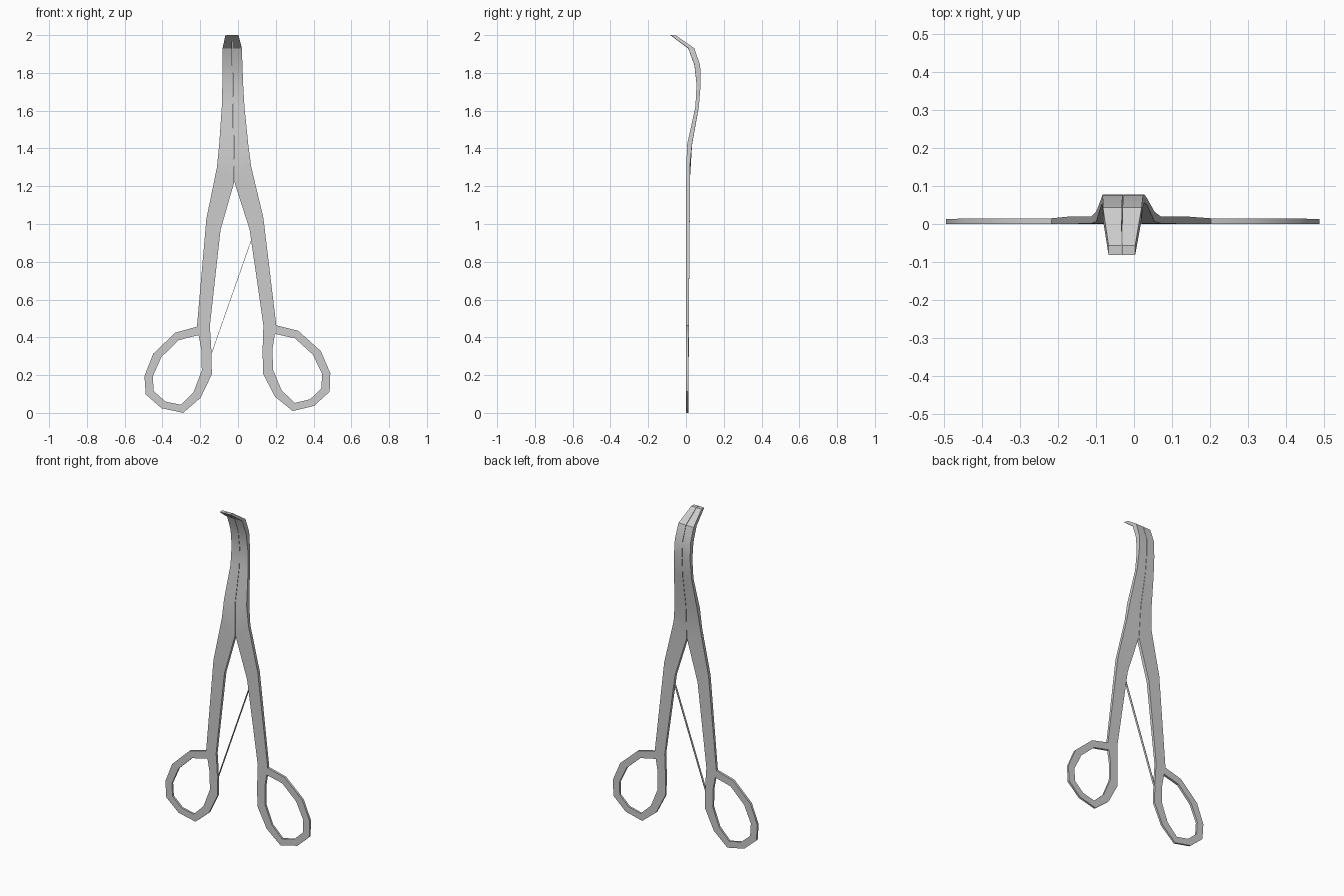
import bpy, bmesh
from mathutils import Vector

if "Cube" in bpy.data.objects:
    bpy.data.objects.remove(bpy.data.objects["Cube"])

# Side profile: (z, front y, back y)
PROFILE = [(0, 0, .012), (.46, 0, .015), (1.03, 0, .02), (1.33, .002, .02),
           (1.42, .006, .032), (1.62, .05, .068), (1.74, .056, .078),
           (1.84, .045, .075), (1.93, .012, .044), (2.0, -.082, -.056)]

# Stations down the arm: (outer x, z, inner x, z)
ARM = [(.035, 2.0, .001, 2.0), (.051, 1.93, .001, 1.93), (.053, 1.84, .001, 1.84),
       (.055, 1.74, .001, 1.74), (.06, 1.62, .001, 1.62), (.077, 1.42, .001, 1.42),
       (.091, 1.3, .001, 1.22), (.151, 1.03, .077, .97), (.21, .46, .142, .46)]

# Stations round the finger ring: (hole x, z, rim x, z)
RING = [(.202, .415, .139, .41), (.189, .34, .136, .34), (.188, .228, .135, .207),
        (.233, .115, .197, .083), (.302, .048, .29, .005), (.383, .066, .404, .031),
        (.444, .122, .487, .105), (.448, .2, .492, .203), (.401, .302, .444, .32),
        (.308, .39, .325, .43)]


def depth(z):
    for (z0, f0, b0), (z1, f1, b1) in zip(PROFILE, PROFILE[1:]):
        if z <= z1:
            t = max(0, (z - z0) / (z1 - z0))
            return f0 + t * (f1 - f0), b0 + t * (b1 - b0)
    return PROFILE[-1][1:]


def finish(name, bm):
    bmesh.ops.recalc_face_normals(bm, faces=bm.faces)
    me = bpy.data.meshes.new(name)
    bm.to_mesh(me)
    bm.free()
    ob = bpy.data.objects.new(name, me)
    bpy.context.collection.objects.link(ob)
    return ob


# Handle arms with finger rings and curved jaws, one half mirrored
bm = bmesh.new()


def pair(x, z):
    f, b = depth(z)
    return bm.verts.new((x, f, z)), bm.verts.new((x, b, z))


sts = [(pair(a, b), pair(c, d)) for a, b, c, d in ARM + RING]
junction = len(ARM) - 1
segments = list(zip(sts, sts[1:]))
# the ring closes onto the arm's outer edge at the junction
segments.append((sts[-1], (sts[junction + 1][0], sts[junction][0])))
for i, ((a, b), (c, d)) in enumerate(segments):
    bm.faces.new((a[0], b[0], d[0], c[0]))
    bm.faces.new((a[1], c[1], d[1], b[1]))
    if i != junction:
        bm.faces.new((a[0], c[0], c[1], a[1]))
    bm.faces.new((b[0], b[1], d[1], d[0]))
(a, b) = sts[0]
bm.faces.new((a[0], a[1], b[1], b[0]))
arms = finish("forceps_arms", bm)
mir = arms.modifiers.new("mirror", 'MIRROR')
mir.use_mirror_merge = False
arms.rotation_euler.y = -.016

# Thin flat spring strip between the arms
bm = bmesh.new()
p, q = Vector((.074, 0, .925)), Vector((-.147, 0, .295))
side = Vector((q.z - p.z, 0, p.x - q.x)).normalized() * .0012
ends = [[bm.verts.new(e + side * s + Vector((0, y, 0)))
         for s, y in ((-1, .002), (1, .002), (1, .015), (-1, .015))] for e in (p, q)]
for i in range(4):
    j = (i + 1) % 4
    bm.faces.new((ends[0][i], ends[0][j], ends[1][j], ends[1][i]))
for e in ends:
    bm.faces.new(e)
finish("spring_strip", bm)

# Smooth shading with sharp edges on the arms
bpy.context.view_layer.objects.active = arms
arms.select_set(True)
bpy.ops.object.shade_smooth_by_angle()
